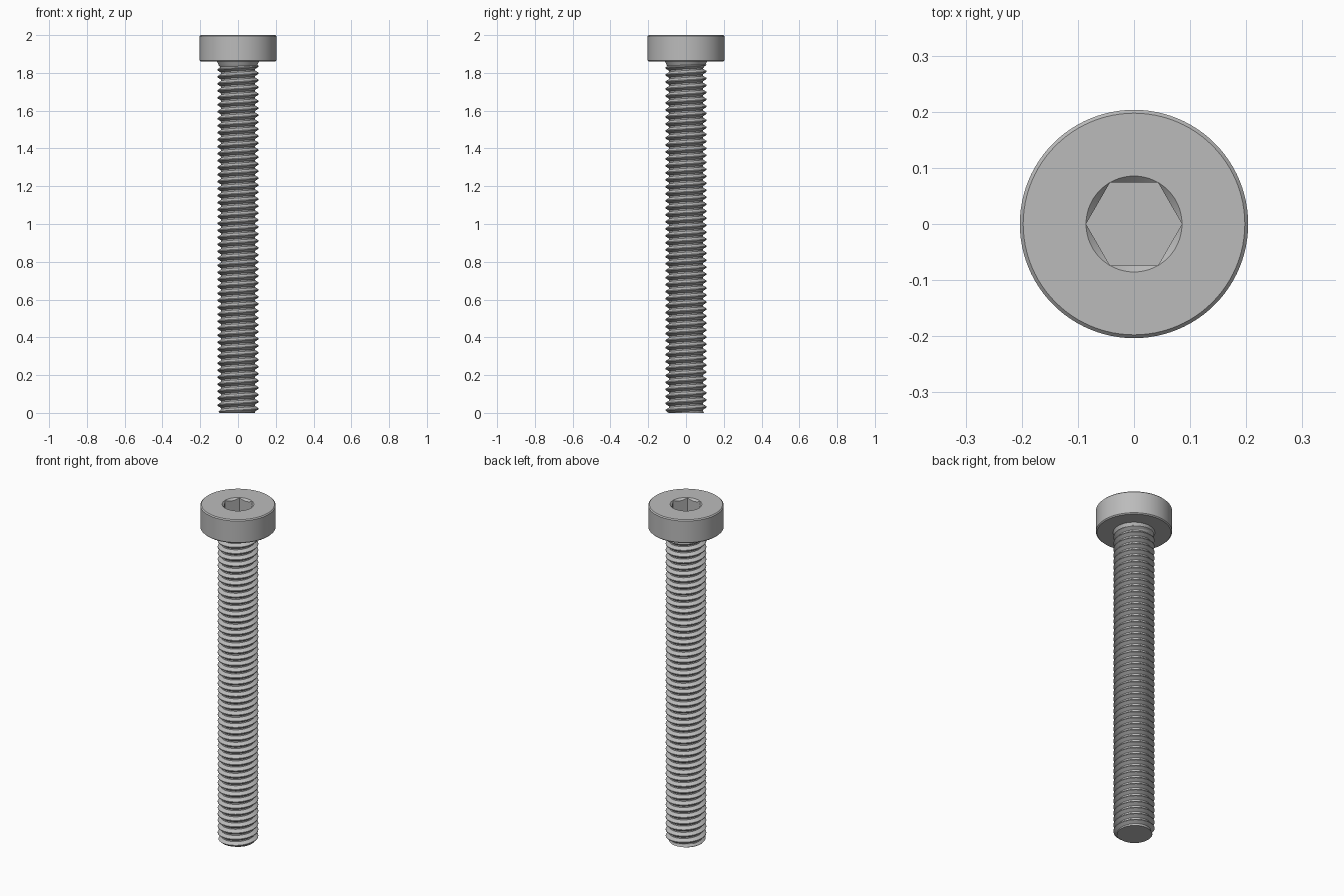
import bpy, bmesh
from math import cos, sin, pi, radians

cube = bpy.data.objects.get("Cube")
if cube:
    bpy.data.objects.remove(cube, do_unlink=True)

TOP, HEAD_BASE = 2.0, 1.86
HEAD_R, BEVEL = 0.2035, 0.006
PITCH, CREST_R, ROOT_R = 0.037, 0.1095, 0.09
SOCKET_R, SOCKET_DEPTH = 0.0855, 0.1

steel = bpy.data.materials.new("grey steel")
steel.use_nodes = True
grey = (0.5, 0.5, 0.5, 1)
steel.diffuse_color = grey
steel.node_tree.nodes["Principled BSDF"].inputs["Base Color"].default_value = grey


def finish(name, bm):
    """Turn a bmesh into a named steel object."""
    bmesh.ops.recalc_face_normals(bm, faces=bm.faces)
    mesh = bpy.data.meshes.new(name)
    bm.to_mesh(mesh)
    bm.free()
    mesh.materials.append(steel)
    obj = bpy.data.objects.new(name, mesh)
    bpy.context.collection.objects.link(obj)
    return obj


def turned(name, profile, sides):
    """Closed solid turned round z from (radius, height) points."""
    bm = bmesh.new()
    rings = [[bm.verts.new((r * cos(2 * pi * i / sides), r * sin(2 * pi * i / sides), z))
              for i in range(sides)] for r, z in profile]
    for low, high in zip(rings, rings[1:]):
        for i in range(sides):
            j = (i + 1) % sides
            bm.faces.new((low[i], low[j], high[j], high[i]))
    bm.faces.new(rings[0])
    bm.faces.new(rings[-1])
    return finish(name, bm)


def smooth(obj):
    bpy.ops.object.select_all(action="DESELECT")
    obj.select_set(True)
    bpy.context.view_layer.objects.active = obj
    bpy.ops.object.shade_smooth_by_angle(angle=radians(25))


def cut(obj, cutter):
    mod = obj.modifiers.new("cut", "BOOLEAN")
    mod.operation, mod.solver, mod.object = "DIFFERENCE", "EXACT", cutter
    bpy.context.view_layer.objects.active = obj
    bpy.ops.object.modifier_apply(modifier=mod.name)
    bpy.data.objects.remove(cutter, do_unlink=True)


# Cylinder head with bevelled rims
head = turned("head", [(HEAD_R - BEVEL, HEAD_BASE), (HEAD_R, HEAD_BASE + BEVEL),
                       (HEAD_R, TOP - BEVEL), (HEAD_R - BEVEL, TOP)], 96)

# Hexagonal socket with a countersunk mouth
cut(head, turned("socket_cutter", [(SOCKET_R, TOP - SOCKET_DEPTH), (SOCKET_R, TOP + 0.02)], 6))
cut(head, turned("countersink_cutter", [(SOCKET_R - 0.02, TOP - 0.02),
                                        (SOCKET_R + 0.01, TOP + 0.01)], 96))
smooth(head)

# Flared neck under the head
smooth(turned("neck", [(0.09, 1.825), (0.101, 1.838), (0.105, 1.848),
                       (0.113, HEAD_BASE + 0.002)], 64))

# Threaded shank: a helical strip of crest, flank and root, trimmed flat at both ends
SEGMENTS = 64
THREAD_TOP = 1.845
section = [(0, ROOT_R), (0.2, ROOT_R), (0.54, CREST_R), (0.66, CREST_R), (1, ROOT_R)]
bm = bmesh.new()
rows = []
turns = int(THREAD_TOP / PITCH) + 4
for k in range(turns * SEGMENTS):
    a = 2 * pi * k / SEGMENTS
    row = []
    for offset, r in section:
        z = PITCH * (k / SEGMENTS + offset - 2)
        r = min(r, 0.096 + max(z, 0))
        row.append(bm.verts.new((r * cos(a), r * sin(a), z)))
    rows.append(row)
for a, b in zip(rows, rows[1:]):
    for i in range(len(section) - 1):
        bm.faces.new((a[i], b[i], b[i + 1], a[i + 1]))
bmesh.ops.remove_doubles(bm, verts=bm.verts, dist=0.00005)
for height, up in ((0, -1), (THREAD_TOP, 1)):
    cutting = bmesh.ops.bisect_plane(bm, geom=bm.verts[:] + bm.edges[:] + bm.faces[:],
                                     plane_co=(0, 0, height), plane_no=(0, 0, up),
                                     clear_outer=True)
    rim = [e for e in cutting["geom_cut"] if isinstance(e, bmesh.types.BMEdge)]
    bmesh.ops.holes_fill(bm, edges=rim, sides=0)
smooth(finish("threaded_shank", bm))
